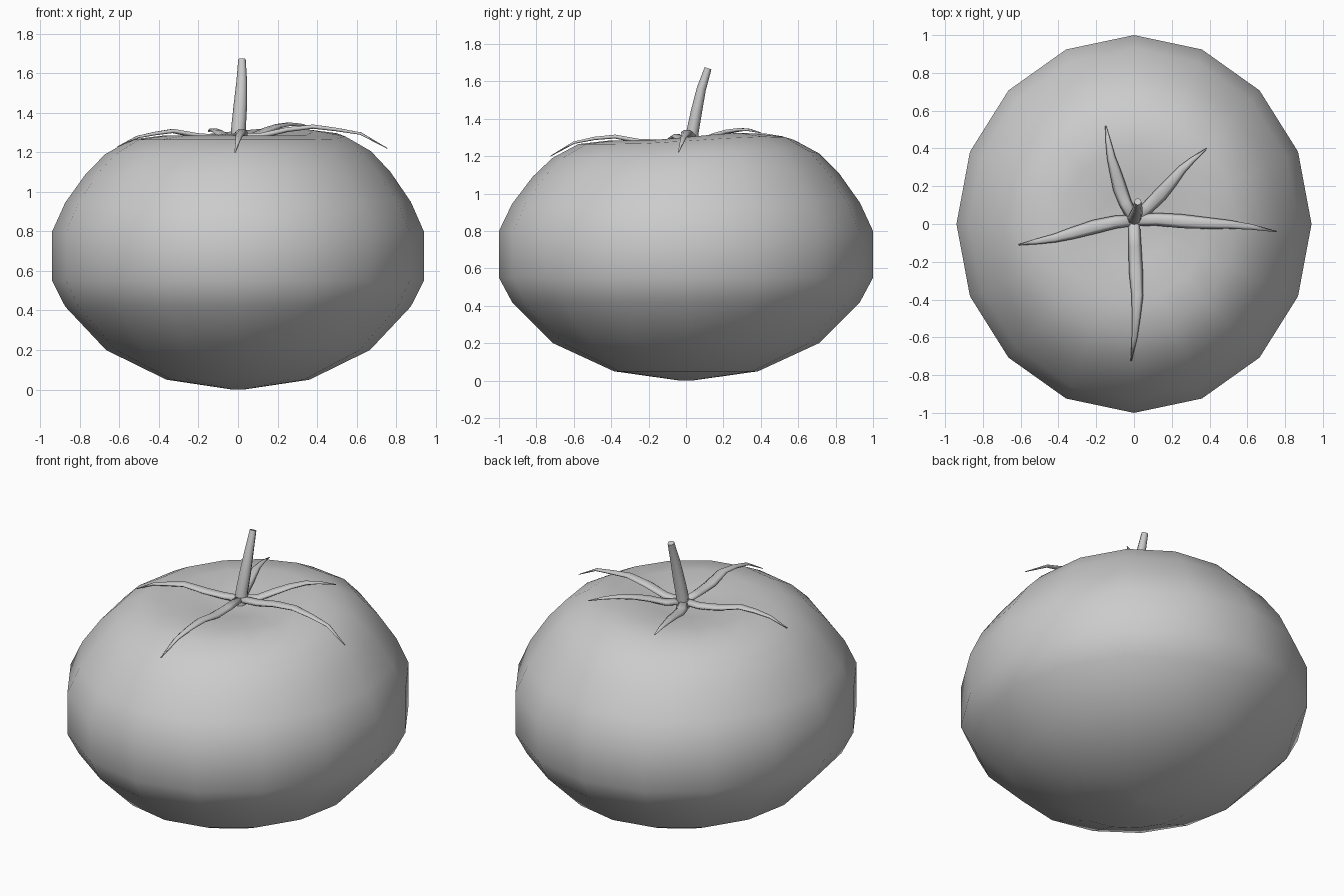
import bpy, bmesh, math
from mathutils import Vector


def finish(bm, name):
    bmesh.ops.recalc_face_normals(bm, faces=bm.faces)
    mesh = bpy.data.meshes.new(name)
    bm.to_mesh(mesh)
    bm.free()
    for p in mesh.polygons:
        p.use_smooth = True
    ob = bpy.data.objects.new(name, mesh)
    bpy.context.collection.objects.link(ob)
    return ob


def skin(bm, rings):
    # bridge successive closed loops of vertices
    n = len(rings[0])
    for a, b in zip(rings, rings[1:]):
        for i in range(n):
            j = (i + 1) % n
            bm.faces.new((a[i], a[j], b[j], b[i]))


def cap(bm, ring, co):
    tip = bm.verts.new(co)
    for i in range(len(ring)):
        bm.faces.new((ring[i], ring[(i + 1) % len(ring)], tip))


def tube(name, path, sizes, sides):
    # path of points, sizes = (half width, half thickness) per point
    bm = bmesh.new()
    pts = [Vector(p) for p in path]
    rings = []
    for k, p in enumerate(pts):
        d = (pts[min(k + 1, len(pts) - 1)] - pts[max(k - 1, 0)]).normalized()
        ref = Vector((0, 1, 0)) if abs(d.z) > 0.8 else Vector((0, 0, 1))
        side = d.cross(ref).normalized()
        up = side.cross(d)
        w, t = sizes[k]
        rings.append([bm.verts.new(p + side * w * math.cos(a) + up * t * math.sin(a))
                      for a in (2 * math.pi * i / sides for i in range(sides))])
    skin(bm, rings)
    bm.faces.new(rings[0])
    bm.faces.new(rings[-1])
    return finish(bm, name)


# fruit: 16-sided squat body, dimpled top with one raised lobe at back right
profile = [(0.03, 0.0), (0.385, 0.05), (0.71, 0.20), (0.93, 0.42), (1.0, 0.55), (1.0, 0.80),
           (0.93, 0.945), (0.82, 1.09), (0.715, 1.19), (0.575, 1.265),
           (0.40, 1.285), (0.20, 1.262)]
bm = bmesh.new()
rings = []
for r, z in profile:
    ring = []
    for i in range(16):
        a = math.pi * i / 8
        lobe = max(0, math.cos(a - math.radians(50))) ** 2
        top = min(1, max(0, (z - 0.85) / 0.35))
        lift = 0.04 * lobe * top * min(1, r / 0.4)
        ring.append(bm.verts.new((0.94 * r * math.cos(a), r * math.sin(a), z + lift)))
    rings.append(ring)
skin(bm, rings)
cap(bm, rings[0], (0, 0, 0))
cap(bm, rings[-1], (0, 0, 1.245))
finish(bm, "fruit_body")

# stem leaning to the back
stem = tube("stem", [(0, 0.025, 1.24), (0.003, 0.035, 1.33), (0.012, 0.056, 1.44),
                     (0.019, 0.082, 1.56), (0.020, 0.118, 1.67)],
            [(0.037, 0.035), (0.037, 0.033), (0.034, 0.030), (0.027, 0.025), (0.019, 0.019)], 8)
bpy.context.view_layer.objects.active = stem
stem.select_set(True)
bpy.ops.object.shade_smooth_by_angle(angle=math.radians(50))

# five wavy sepals draped over the shoulder
sepals = {
    "right": [(0.0, 0.02, 1.28), (0.12, 0.025, 1.285), (0.25, 0.015, 1.315), (0.38, 0.005, 1.33),
              (0.50, -0.002, 1.315), (0.62, -0.015, 1.295), (0.755, -0.04, 1.22)],
    "left": [(0.0, 0.02, 1.28), (-0.10, 0.01, 1.275), (-0.21, -0.015, 1.285), (-0.33, -0.05, 1.308),
             (-0.42, -0.075, 1.295), (-0.51, -0.092, 1.277), (-0.61, -0.11, 1.228)],
    "front": [(0.0, 0.02, 1.28), (0.005, -0.12, 1.275), (0.010, -0.25, 1.28), (0.018, -0.38, 1.305),
              (0.012, -0.49, 1.295), (0.003, -0.60, 1.272), (-0.015, -0.725, 1.20)],
    "back_left": [(0.0, 0.02, 1.28), (-0.045, 0.11, 1.272), (-0.075, 0.19, 1.285), (-0.097, 0.27, 1.302),
                  (-0.12, 0.35, 1.312), (-0.135, 0.43, 1.314), (-0.15, 0.52, 1.304)],
    "back_right": [(0.0, 0.02, 1.28), (0.075, 0.09, 1.28), (0.14, 0.155, 1.31), (0.20, 0.225, 1.332),
                   (0.255, 0.29, 1.342), (0.31, 0.34, 1.34), (0.385, 0.40, 1.325)],
}
widths = [(0.030, 0.018), (0.034, 0.016), (0.037, 0.014), (0.031, 0.012),
          (0.023, 0.010), (0.015, 0.007), (0.003, 0.002)]
for name, path in sepals.items():
    tube("sepal_" + name, path, widths, 6)
